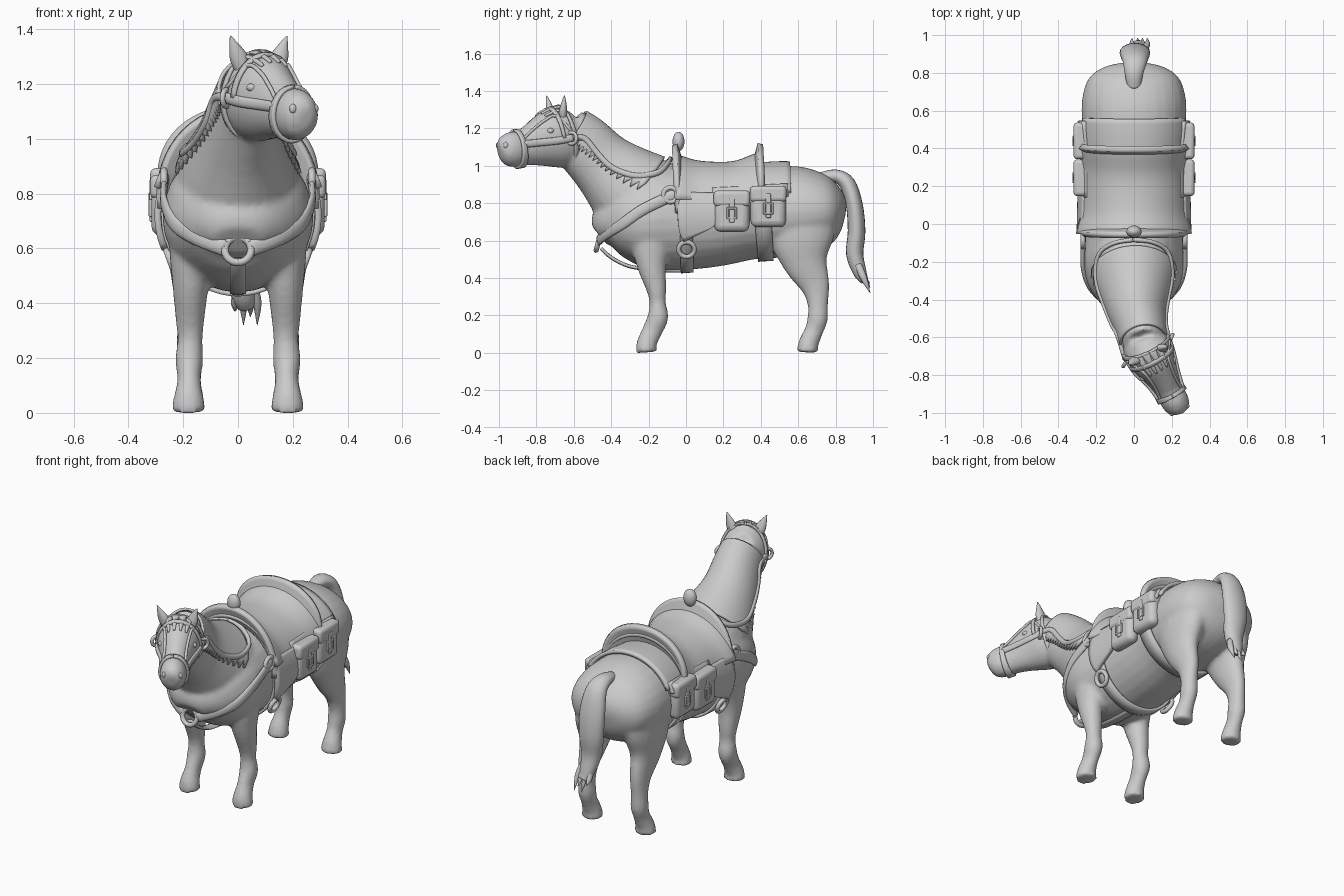
import bpy, bmesh, math
from mathutils import Vector as V
from math import sin, cos, radians as rad, exp

if "Cube" in bpy.data.objects:
    bpy.data.objects.remove(bpy.data.objects["Cube"])

X, Y, Z = V((1, 0, 0)), V((0, 1, 0)), V((0, 0, 1))


def make(name, verts, faces):
    me = bpy.data.meshes.new(name)
    me.from_pydata([tuple(v) for v in verts], [], faces)
    bm = bmesh.new()
    bm.from_mesh(me)
    bmesh.ops.recalc_face_normals(bm, faces=bm.faces)
    bm.to_mesh(me)
    bm.free()
    me.shade_smooth()
    ob = bpy.data.objects.new(name, me)
    bpy.context.collection.objects.link(ob)
    return ob


class Tube:
    """Smooth tube through stations (x, y, z, half width, half height)."""
    def __init__(self, st, ref=Z):
        self.s, self.ref, self.n = st, ref, len(st) - 1

    def at(self, t):
        t = min(max(t, 0), self.n)
        i = min(int(t), self.n - 1)
        f = t - i
        a, b, c, d = [self.s[min(max(k, 0), self.n)] for k in (i - 1, i, i + 1, i + 2)]
        return [.5 * (2*q + (r-p)*f + (2*p-5*q+4*r-w)*f*f + (3*q-p-3*r+w)*f**3)
                for p, q, r, w in zip(a, b, c, d)]

    def surf(self, t, deg, off=0):
        q = self.at(t)
        tan = (V(self.at(t + .3)[:3]) - V(self.at(t - .3)[:3])).normalized()
        side = tan.cross(self.ref).normalized()
        up = side.cross(tan)
        a = rad(deg)
        return V(q[:3]) + side * (q[3] + off) * sin(a) + up * (q[4] + off) * cos(a)

    def by_y(self, y, deg, off=0):
        lo, hi = 0, self.n
        for _ in range(20):
            m = (lo + hi) / 2
            lo, hi = (m, hi) if self.at(m)[1] < y else (lo, m)
        return self.surf(lo, deg, off)

    def mesh(self, name, n=20, sub=4):
        rows = self.n * sub + 1
        vs = [self.surf(i / sub, 360 * j / n) for i in range(rows) for j in range(n)]
        fs = [(i*n+j, i*n+(j+1) % n, (i+1)*n+(j+1) % n, (i+1)*n+j)
              for i in range(rows - 1) for j in range(n)]
        fs += [list(range(n)), list(range((rows - 1) * n, rows * n))]
        return make(name, vs, fs)


def strap(name, pts, w=.014, h=.014, ref=Z):
    return Tube([(*p, w, h) for p in pts], ref).mesh(name, 10, 4)


def patch(name, f, nu, nv, thick):
    vs = [f(i / nu, j / nv) for i in range(nu + 1) for j in range(nv + 1)]
    k = nv + 1
    ob = make(name, vs, [(i*k+j, i*k+j+1, (i+1)*k+j+1, (i+1)*k+j) for i in range(nu) for j in range(nv)])
    m = ob.modifiers.new("thickness", 'SOLIDIFY')
    m.thickness, m.offset = thick, 0
    return ob


def ring(name, p, R, r, rot):
    bpy.ops.mesh.primitive_torus_add(location=p, rotation=rot, major_radius=R, minor_radius=r,
                                     major_segments=28, minor_segments=10)
    bpy.context.object.name = name
    bpy.ops.object.shade_smooth()


def box(name, p, d, bev, rot=(0, 0, 0)):
    bpy.ops.mesh.primitive_cube_add(size=1, location=p, rotation=rot)
    ob = bpy.context.object
    ob.name, ob.scale = name, d
    bpy.ops.object.transform_apply(location=False, rotation=False, scale=True)
    m = ob.modifiers.new("bevel", 'BEVEL')
    m.width, m.segments = bev, 3
    bpy.ops.object.shade_smooth_by_angle()


def ball(name, p, s):
    bpy.ops.mesh.primitive_uv_sphere_add(segments=20, ring_count=12, radius=1, location=p)
    bpy.context.object.name, bpy.context.object.scale = name, s
    bpy.ops.object.shade_smooth()


# Horse: trunk, neck, head and legs fused into one smooth skin
trunk = [(-.465, .69, .57, .09), (-.42, .80, .52, .17), (-.32, .92, .465, .245), (-.2, .98, .445, .275),
         (-.05, 1.0, .44, .265), (.15, .99, .46, .26), (.35, .99, .50, .26), (.52, 1.0, .51, .275),
         (.66, .99, .53, .275), (.77, .95, .59, .24), (.83, .88, .67, .16), (.855, .81, .74, .06)]
body = Tube([(0, y, (a + b) / 2, w, (a - b) / 2) for y, a, b, w in trunk])
neck = Tube([(0, -.12, .74, .24, .26), (0, -.26, .83, .225, .25), (.015, -.44, .99, .15, .175),
             (.04, -.56, 1.11, .12, .155), (.055, -.64, 1.17, .11, .145)])
head = Tube([(.035, -.58, 1.185, .085, .115), (.06, -.64, 1.16, .125, .16), (.10, -.72, 1.145, .12, .158),
             (.145, -.80, 1.12, .092, .125), (.185, -.88, 1.095, .074, .095), (.215, -.935, 1.087, .075, .095),
             (.238, -.978, 1.08, .062, .075), (.247, -.998, 1.075, .03, .04)])
front = [(.15, -.17, .72, .10, .14), (.165, -.185, .58, .085, .11), (.173, -.182, .46, .066, .078),
         (.175, -.158, .34, .053, .054), (.175, -.152, .27, .046, .044), (.178, -.15, .19, .051, .056),
         (.178, -.18, .12, .043, .054), (.18, -.21, .05, .056, .054), (.18, -.211, .003, .064, .058)]
hind = [(.15, .62, .74, .11, .19), (.165, .62, .60, .095, .17), (.172, .64, .48, .07, .12),
        (.175, .69, .36, .05, .08), (.178, .705, .26, .045, .055), (.178, .703, .18, .049, .055),
        (.178, .685, .12, .043, .05), (.18, .655, .05, .056, .054), (.18, .65, .003, .064, .058)]
skin = [body.mesh("horse_body", 28), neck.mesh("neck", 24), head.mesh("head", 24)]
for s in (1, -1):
    for st in (front, hind):
        skin.append(Tube([(s * q[0], *q[1:]) for q in st], Y).mesh("leg"))
bpy.ops.object.select_all(action='DESELECT')
for o in skin:
    o.select_set(True)
bpy.context.view_layer.objects.active = skin[0]
bpy.ops.object.join()
m = skin[0].modifiers.new("fuse", 'REMESH')
m.mode, m.voxel_size, m.use_smooth_shade = 'VOXEL', .013, True
m = skin[0].modifiers.new("soften", 'SMOOTH')
m.factor, m.iterations = .5, 5

# Ears, eyes, nostrils, forelock
for s, base, tip in ((1, (.135, -.66, 1.25), (.178, -.65, 1.375)), (-1, (.02, -.715, 1.25), (-.028, -.745, 1.375))):
    b, t = V(base), V(tip)
    Tube([(*b, .03, .025), (*b.lerp(t, .4), .032, .021), (*b.lerp(t, .75), .016, .012), (*t, .002, .002)],
         Y).mesh("ear", 12)
    ball("eye", head.surf(2.45, s * 66, -.012), (.02, .02, .016))
    ball("nostril", head.surf(6.0, s * 62, -.012), (.014, .014, .018))
for k in (-26, -9, 9, 26):
    Tube([(*head.surf(1 + .45 * i, k, 0), .027 - .007 * i, .008) for i in range(4)]).mesh("forelock", 10)

# Mane draped over the neck with a ragged lower edge
def mane(u, v):
    lim = 96 + 12 * (round(u * 32) % 2) * abs(2 * v - 1) ** 8 - 25 * (1 - u) ** 2
    return neck.surf(1.1 + 2.6 * u, (2 * v - 1) * lim, .011)
patch("mane", mane, 32, 24, .014)

# Tail with ragged tips
Tube([(0, .72, .935, .03, .035), (.0, .80, .945, .035, .05), (.005, .862, .905, .043, .065),
      (.005, .90, .79, .045, .08), (.005, .912, .65, .047, .078), (.01, .902, .53, .046, .062),
      (.02, .93, .43, .036, .045), (.03, .955, .385, .022, .03)], X).mesh("tail")
for x, z in ((-.01, .37), (.02, .32), (.045, .35), (.07, .32)):
    Tube([(x * .6 + .01, .92, .47, .02, .018), (x, .95, .40, .018, .016), (x, .985, z, .001, .001)], X).mesh("tail_tip", 8)

# Saddle: seat, raised pommel and cantle, rear pad
def seat(u, v):
    y, a = -.05 + .47 * u, (2 * v - 1) * 72
    return body.by_y(y, a, .022 + .025 * exp(-(u / .15) ** 2) + .045 * exp(-((u - 1) / .2) ** 2) * cos(rad(a)))
patch("seat", seat, 24, 24, .022)

def pommel(u, v):
    a = (2 * v - 1) * 85
    return body.by_y(-.02 - .03 * u, a, .008 + u * (.006 + .1 * max(cos(rad(a)), 0) ** 1.3))
patch("pommel", pommel, 5, 30, .03)
ball("pommel_knob", (0, -.04, 1.13), (.04, .032, .052))

def cantle(u, v):
    a = (2 * v - 1) * 75
    return body.by_y(.385 + .035 * u, a, .01 + u * (.115 * (1 - abs(a / 75) ** 2.6)))
patch("cantle", cantle, 5, 30, .03)
patch("rear_pad", lambda u, v: body.by_y(.36 + .205 * u, (2 * v - 1) * 66, .014), 8, 24, .022)

# Girth straps around the belly
for y, w in ((0, .035), (.41, .045)):
    patch("girth", lambda u, v: body.by_y(y + w * (2 * u - 1), 75 + 210 * v, .008), 2, 32, .016)

for s in (1, -1):
    # Side flap and pannier backing
    def flap(u, v):
        y0, y1 = -.045 + .03 * v ** 6, .24 - .12 * v ** 3
        return body.by_y(y0 + (y1 - y0) * u, s * (64 + 50 * v - 12 * u * v), .028)
    patch("saddle_flap", flap, 10, 12, .024)
    patch("skirt", lambda u, v: body.by_y(.15 + .4 * u, s * (58 + 14 * v), .026), 10, 6, .022)
    # Saddlebags with lids, straps and buckles
    for y, z in ((.245, .757), (.44, .782)):
        box("saddlebag", (s * .277, y, z), (.078, .188, .22), .034)
        box("bag_lid", (s * .279, y, z + .068), (.083, .194, .085), .02)
        box("bag_strap", (s * .313, y, z + .005), (.02, .028, .13), .005)
        for dz in (-.026, .026):
            box("buckle_bar", (s * .319, y, z + dz - .01), (.014, .05, .012), .004)
        for dy in (-.022, .022):
            box("buckle_side", (s * .319, y + dy, z - .01), (.014, .012, .062), .004)
    # Breast collar, side ring and girth ring
    strap("breast_strap", [(s * x, y, z) for x, y, z in
          ((.262, -.03, .86), (.27, -.13, .815), (.268, -.24, .76), (.232, -.34, .69), (.15, -.42, .64), (.045, -.467, .60))],
          .013, .03)
    ring("side_ring", (s * .27, -.083, .845), .038, .013, (0, rad(90), 0))
    ring("girth_ring", body.by_y(0, s * 123, .03), .042, .013, (0, rad(90 + s * 20), 0))
    # Bridle cheek strap, ring and rein
    strap("cheek_strap", [head.surf(t, s * a, .002) for t, a in ((4.3, 75), (3.2, 85), (2.2, 92), (1.3, 92))], .01, .02)
    strap("upper_cheek_strap", [head.surf(t, s * a, .003) for t, a in ((4.3, 60), (3.4, 45), (2.5, 38), (1.9, 42), (1.3, 80))], .008, .008)
    ring("bridle_ring", head.surf(1.4, s * 92, .003), .03, .01, (0, rad(90), rad(-28)))
    strap("rein", [head.surf(1.3, s * 92, .004)] +
          [neck.surf(t, s * a, .016) for t, a in ((3.2, 82), (2.5, 88), (1.9, 85), (1.4, 72), (1.0, 50), (.9, 25), (.9, 0))],
          .012, .016)

# Chest ring and strap running back between the front legs
ring("chest_ring", (0, -.468, .595), .048, .014, (rad(75), 0, 0))
strap("chest_strap", [(0, -.455, .56), (0, -.40, .51), (0, -.31, .465), (0, -.2, .447), (0, -.1, .44), (0, .02, .438)], .03, .01)

# Bridle bands around the muzzle, throat and forehead
patch("noseband", lambda u, v: head.surf(4.1 + .45 * u, 360 * v, .005), 3, 32, .016)
patch("throat_band", lambda u, v: head.surf(.95 + .3 * u, 360 * v, .004), 3, 32, .014)
patch("browband", lambda u, v: head.surf(1.75 + .2 * u, 180 * v - 90, .003), 2, 24, .012)
